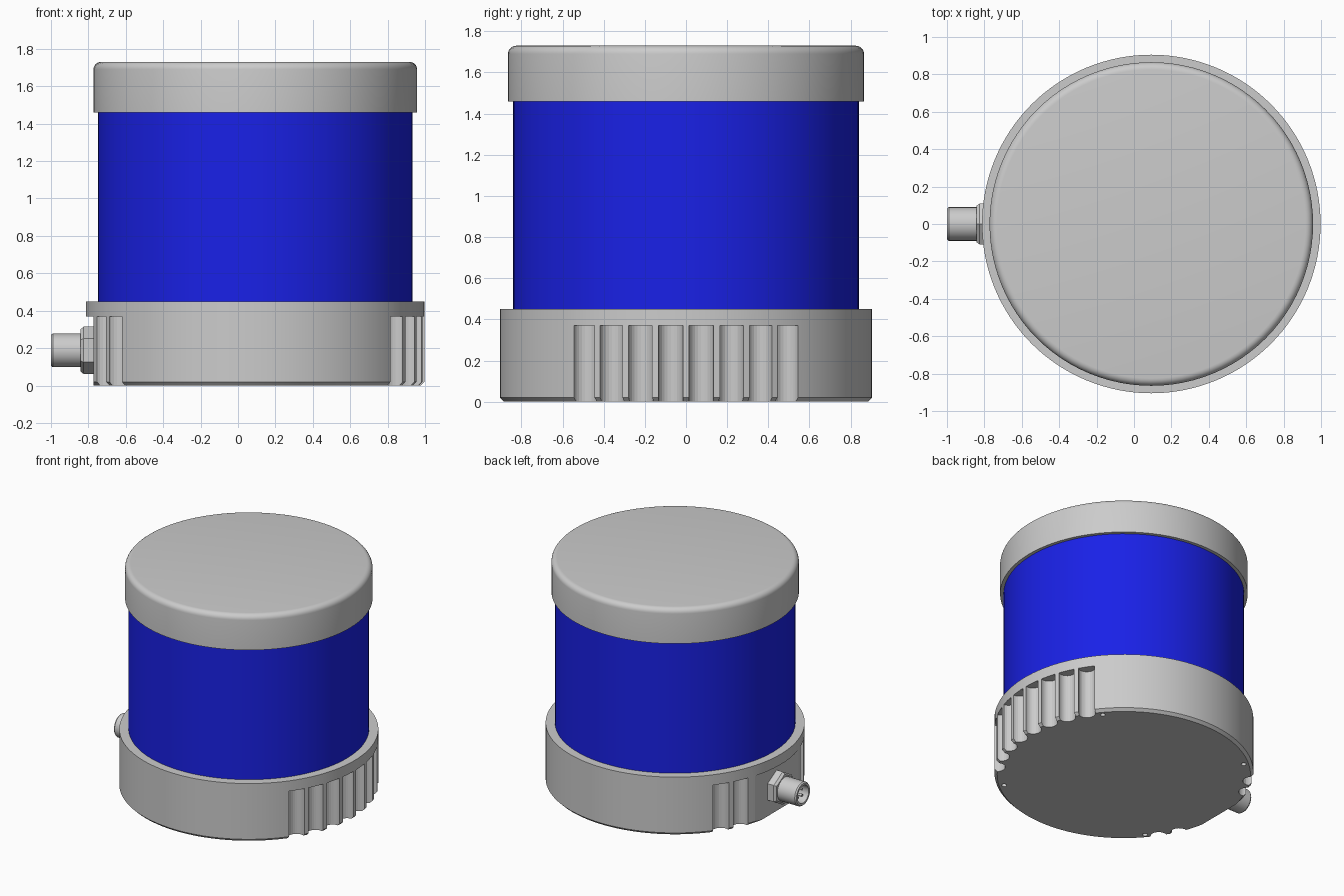
import bpy, bmesh, math
from mathutils import Matrix, Vector

if "Cube" in bpy.data.objects:
    bpy.data.objects.remove(bpy.data.objects["Cube"])

CX, R = 0.0925, 0.905          # housing axis and base radius
CONN_Z = 0.188                 # connector axis height
TO_LEFT = Matrix.Rotation(-math.pi / 2, 4, 'Y')   # local z -> world -x


def finish(name, bm, smooth=True):
    bmesh.ops.recalc_face_normals(bm, faces=bm.faces)
    me = bpy.data.meshes.new(name)
    bm.to_mesh(me)
    bm.free()
    ob = bpy.data.objects.new(name, me)
    bpy.context.collection.objects.link(ob)
    if smooth:
        shade(ob)
    return ob


def shade(ob):
    bpy.ops.object.select_all(action='DESELECT')
    ob.select_set(True)
    bpy.context.view_layer.objects.active = ob
    bpy.ops.object.shade_smooth_by_angle(angle=math.radians(25))


def lathe(name, profile, segs=96, matrix=Matrix.Translation((CX, 0, 0))):
    """Revolve (radius, height) points round local z; both ends are closed flat."""
    bm = bmesh.new()
    rings = []
    for r, h in profile:
        rings.append([bm.verts.new(matrix @ Vector((r * math.cos(a), r * math.sin(a), h)))
                      for a in (2 * math.pi * i / segs for i in range(segs))])
    for lo, hi in zip(rings, rings[1:]):
        for i in range(segs):
            j = (i + 1) % segs
            bm.faces.new((lo[i], lo[j], hi[j], hi[i]))
    bm.faces.new(rings[0])
    bm.faces.new(rings[-1])
    return finish(name, bm)


def polar(r, deg, z):
    a = math.radians(deg)
    return Matrix.Translation((CX + r * math.cos(a), r * math.sin(a), z))


def rod(bm, r, depth, matrix, segs=24):
    bmesh.ops.create_cone(bm, cap_ends=True, segments=segs, radius1=r, radius2=r,
                          depth=depth, matrix=matrix)


def box(bm, size, loc):
    bmesh.ops.create_cube(bm, size=1, matrix=Matrix.Translation(loc) @ Matrix.Diagonal((*size, 1)))


# Base with chamfered lower edge
base = lathe("base", [(R - 0.02, 0), (R, 0.02), (R, 0.45)], segs=128)

# Cutters: cooling grooves, connector flat, mounting holes
bm = bmesh.new()
angles = [s * a for a in (4.75, 14.2, 23.7, 33.2) for s in (-1, 1)]
angles += [180 + s * a for a in (24.4, 34.2) for s in (-1, 1)]
for a in angles:
    rod(bm, 0.06, 0.47, polar(0.895, a, 0.135))
box(bm, (0.2, 0.57, 0.47), (-0.873, 0, 0.135))
for a in (40, 130, 220, 310):
    rod(bm, 0.018, 0.2, polar(0.85, a, 0), 16)
cutter = finish("base_cutter", bm, False)
cutter.hide_render = True
mod = base.modifiers.new("cut", 'BOOLEAN')
mod.operation, mod.solver, mod.object = 'DIFFERENCE', 'EXACT', cutter
bpy.context.view_layer.objects.active = base
bpy.ops.object.modifier_apply(modifier=mod.name)
bpy.data.objects.remove(cutter)
shade(base)

# Blue sensor window
window = lathe("window", [(0.84, 0.45), (0.84, 1.46)])
blue = bpy.data.materials.new("window_blue")
blue.diffuse_color = (0.01, 0.015, 0.8, 1)
blue.use_nodes = True
blue.node_tree.nodes["Principled BSDF"].inputs["Base Color"].default_value = blue.diffuse_color
window.data.materials.append(blue)

# Cap with rounded top edge
f = 0.04
edge = [(0.865 - f + f * math.cos(t), 1.73 - f + f * math.sin(t))
        for t in (math.pi / 2 * i / 6 for i in range(7))]
lathe("cap", [(0.865, 1.46)] + edge)

# Cable connector: hex nut, hollow barrel, pins and key
axis = Matrix.Translation((0, 0, CONN_Z)) @ TO_LEFT
lathe("connector_nut", [(0.127, 0.76), (0.127, 0.825), (0.112, 0.842)], 6, axis)
lathe("connector_barrel", [(0.09, 0.83), (0.09, 0.99), (0.083, 1.0),
                           (0.067, 1.0), (0.067, 0.89)], 32, axis)
bm = bmesh.new()
for i in range(4):
    a = math.radians(45 + 90 * i)
    loc = (-0.93, 0.034 * math.cos(a), CONN_Z + 0.034 * math.sin(a))
    rod(bm, 0.009, 0.09, Matrix.Translation(loc) @ TO_LEFT, 12)
box(bm, (0.1, 0.016, 0.02), (-0.935, 0, CONN_Z + 0.06))
finish("connector_pins", bm)
